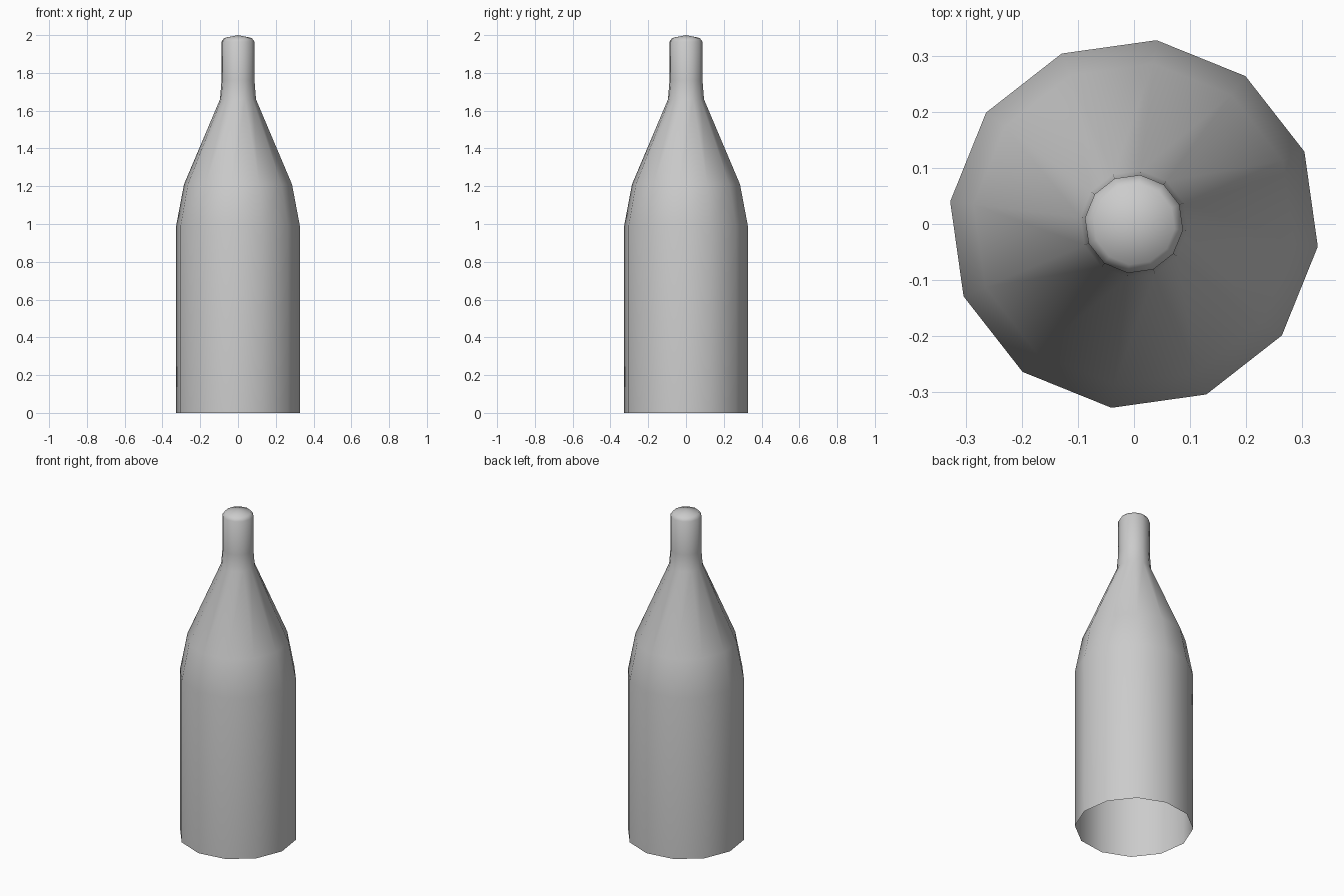
import bpy, bmesh
from math import radians, cos, sin, tau

cube = bpy.data.objects.get("Cube")
if cube:
    bpy.data.objects.remove(cube)

SIDES = 12
TURN = radians(-7)

# Bottle outline: radius, height
PROFILE = [(0.33, 0), (0.33, 0.99), (0.288, 1.21), (0.096, 1.66),
           (0.088, 1.76), (0.088, 1.965), (0.073, 1.985)]

grey = bpy.data.materials.new("plain_grey")
grey.use_nodes = True
colour = (0.6, 0.6, 0.6, 1)
grey.diffuse_color = colour
grey.node_tree.nodes["Principled BSDF"].inputs["Base Color"].default_value = colour

# Body, shoulder and neck as one open-bottomed shell
bm = bmesh.new()
rings = []
for radius, height in PROFILE:
    angles = [TURN + tau * i / SIDES for i in range(SIDES)]
    rings.append([bm.verts.new((radius * cos(a), radius * sin(a), height)) for a in angles])
for low, high in zip(rings, rings[1:]):
    for i in range(SIDES):
        j = (i + 1) % SIDES
        bm.faces.new((low[i], low[j], high[j], high[i]))

# Domed tip
tip = bm.verts.new((0, 0, 2))
for i in range(SIDES):
    bm.faces.new((rings[-1][i], rings[-1][(i + 1) % SIDES], tip))

for face in bm.faces:
    face.smooth = True
mesh = bpy.data.meshes.new("bottle")
bm.to_mesh(mesh)
bm.free()
mesh.materials.append(grey)
bottle = bpy.data.objects.new("bottle", mesh)
bpy.context.collection.objects.link(bottle)
